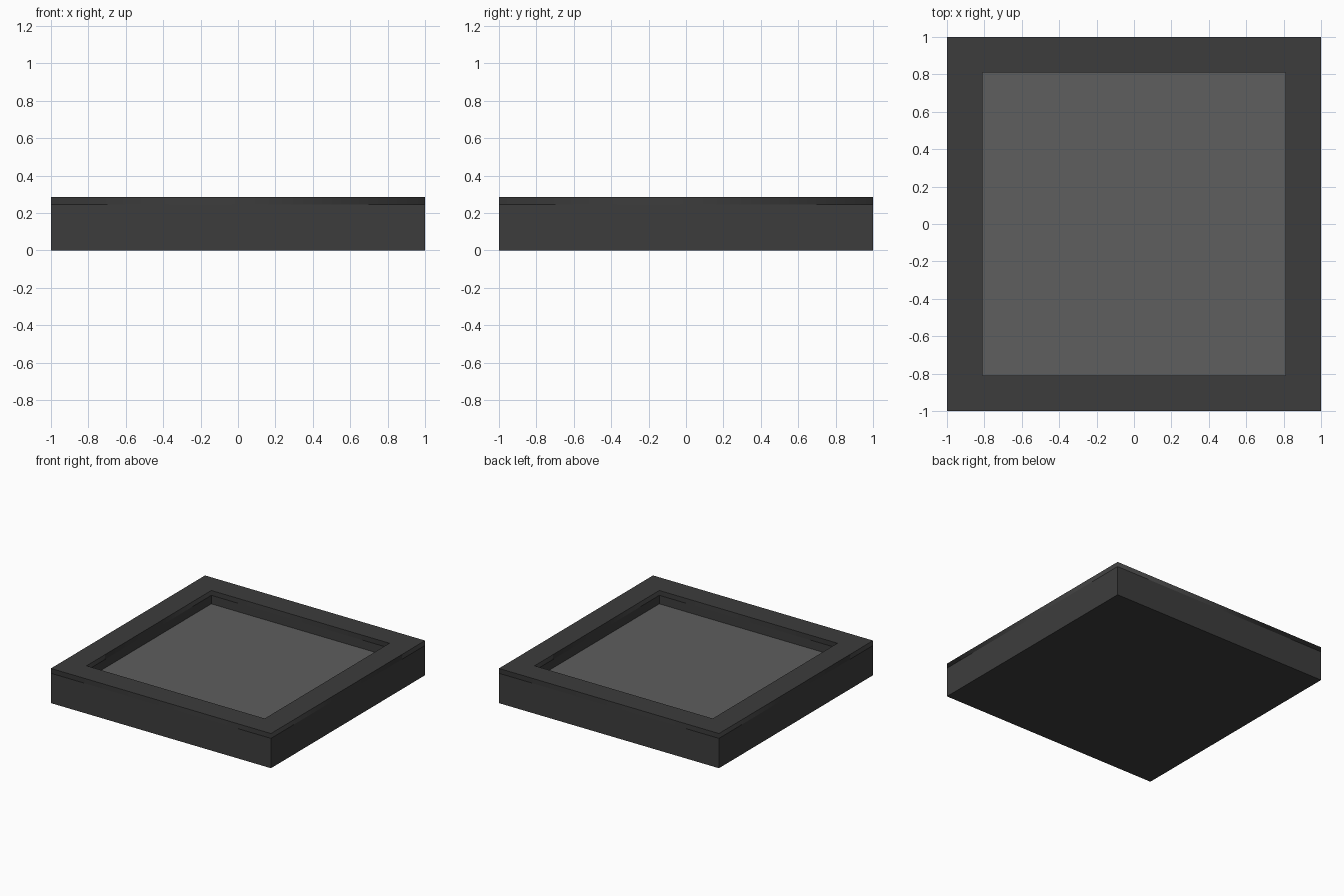
import bpy, bmesh

if "Cube" in bpy.data.objects:
    bpy.data.objects.remove(bpy.data.objects["Cube"])

OUT, INN = 1.0, 0.81               # half widths of outer wall and opening
FLOOR, SEAM, TOP = 0.175, 0.245, 0.285


def material(name, value):
    mat = bpy.data.materials.new(name)
    mat.diffuse_color = (value, value, value, 1)
    mat.use_nodes = True
    mat.node_tree.nodes["Principled BSDF"].inputs["Base Color"].default_value = mat.diffuse_color
    return mat


def square(bm, half, z):
    return [bm.verts.new((x * half, y * half, z))
            for x, y in ((-1, -1), (1, -1), (1, 1), (-1, 1))]


def bridge(bm, a, b):
    return [bm.faces.new((a[i], a[(i + 1) % 4], b[(i + 1) % 4], b[i]))
            for i in range(4)]


def finish(bm, name, mat):
    mesh = bpy.data.meshes.new(name)
    bm.to_mesh(mesh)
    bm.free()
    mesh.materials.append(mat)
    obj = bpy.data.objects.new(name, mesh)
    bpy.context.collection.objects.link(obj)
    return obj


dark = material("dark_grey", 0.046)
light = material("mid_grey", 0.112)

# Tray body: closed underside, outer walls and lower inner walls
bm = bmesh.new()
base = square(bm, OUT, 0)
bm.faces.new(base[::-1])
bridge(bm, base, square(bm, OUT, SEAM))
bridge(bm, square(bm, INN, SEAM), square(bm, INN, FLOOR))
finish(bm, "tray_body", dark)

# Rim: flat top, with side bands shaded softly around the corners
bm = bmesh.new()
rings = [square(bm, h, z) for h, z in
         ((OUT, SEAM), (OUT, TOP), (INN, TOP), (INN, SEAM))]
for k in range(3):
    for face in bridge(bm, rings[k], rings[k + 1]):
        face.smooth = k != 1
for ring in rings[1:3]:
    for i in range(4):
        bm.edges.get((ring[i], ring[(i + 1) % 4])).smooth = False
finish(bm, "tray_rim", dark)

# Recessed floor panel
bm = bmesh.new()
bm.faces.new(square(bm, INN, FLOOR))
finish(bm, "floor_panel", light)
